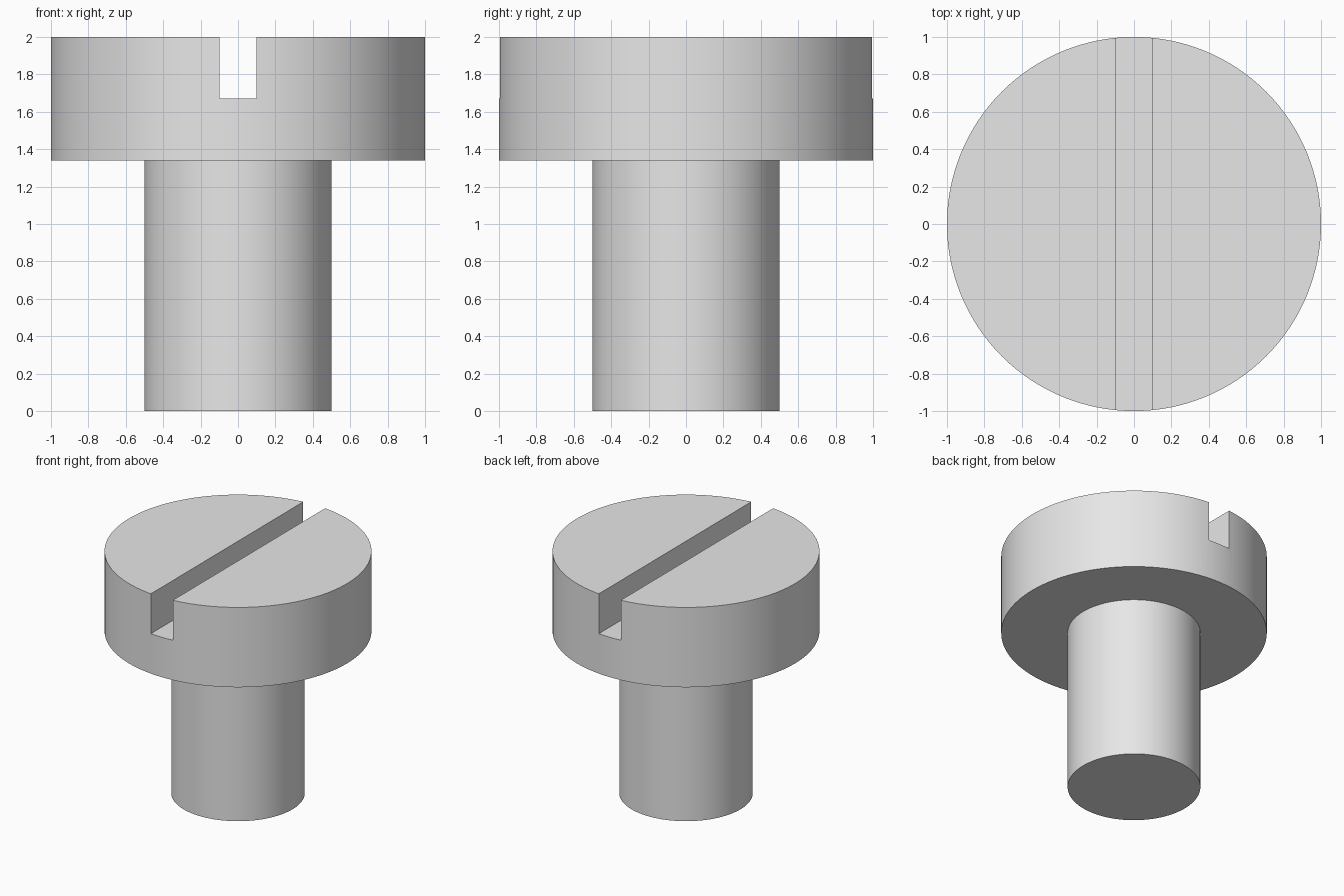
import bpy

if "Cube" in bpy.data.objects:
    bpy.data.objects.remove(bpy.data.objects["Cube"], do_unlink=True)

HEIGHT = 2.0
HEAD_BASE = 1.34
SLOT_FLOOR = 1.67
HEAD_RADIUS = 1.0
SHANK_RADIUS = 0.5
SLOT_WIDTH = 0.2

# Plain grey metal
steel = bpy.data.materials.new("grey_steel")
steel.use_nodes = True
grey = (0.8, 0.8, 0.8, 1)
steel.diffuse_color = grey
steel.node_tree.nodes["Principled BSDF"].inputs["Base Color"].default_value = grey


def cylinder(name, radius, bottom, top):
    bpy.ops.mesh.primitive_cylinder_add(
        vertices=128, radius=radius, depth=top - bottom,
        location=(0, 0, (bottom + top) / 2))
    obj = bpy.context.object
    obj.name = name
    obj.data.materials.append(steel)
    return obj


# Shank and head
shank = cylinder("shank", SHANK_RADIUS, 0, HEAD_BASE)
head = cylinder("slotted_head", HEAD_RADIUS, HEAD_BASE, HEIGHT)

# Screwdriver slot, running front to back through the head
bpy.ops.mesh.primitive_cube_add(size=1, location=(0, 0, SLOT_FLOOR + 0.5))
cutter = bpy.context.object
cutter.name = "slot_cutter"
cutter.scale = (SLOT_WIDTH, 3, 1)
cutter.hide_render = True
cutter.data.materials.append(steel)
bpy.context.view_layer.update()

slot = head.modifiers.new("slot", "BOOLEAN")
slot.operation = "DIFFERENCE"
slot.solver = "EXACT"
slot.object = cutter
bpy.ops.object.select_all(action="DESELECT")
head.select_set(True)
bpy.context.view_layer.objects.active = head
bpy.ops.object.modifier_apply(modifier=slot.name)
bpy.data.objects.remove(cutter, do_unlink=True)

# Smooth walls with crisp rims
for part in (shank, head):
    bpy.ops.object.select_all(action="DESELECT")
    part.select_set(True)
    bpy.context.view_layer.objects.active = part
    bpy.ops.object.shade_smooth_by_angle()
